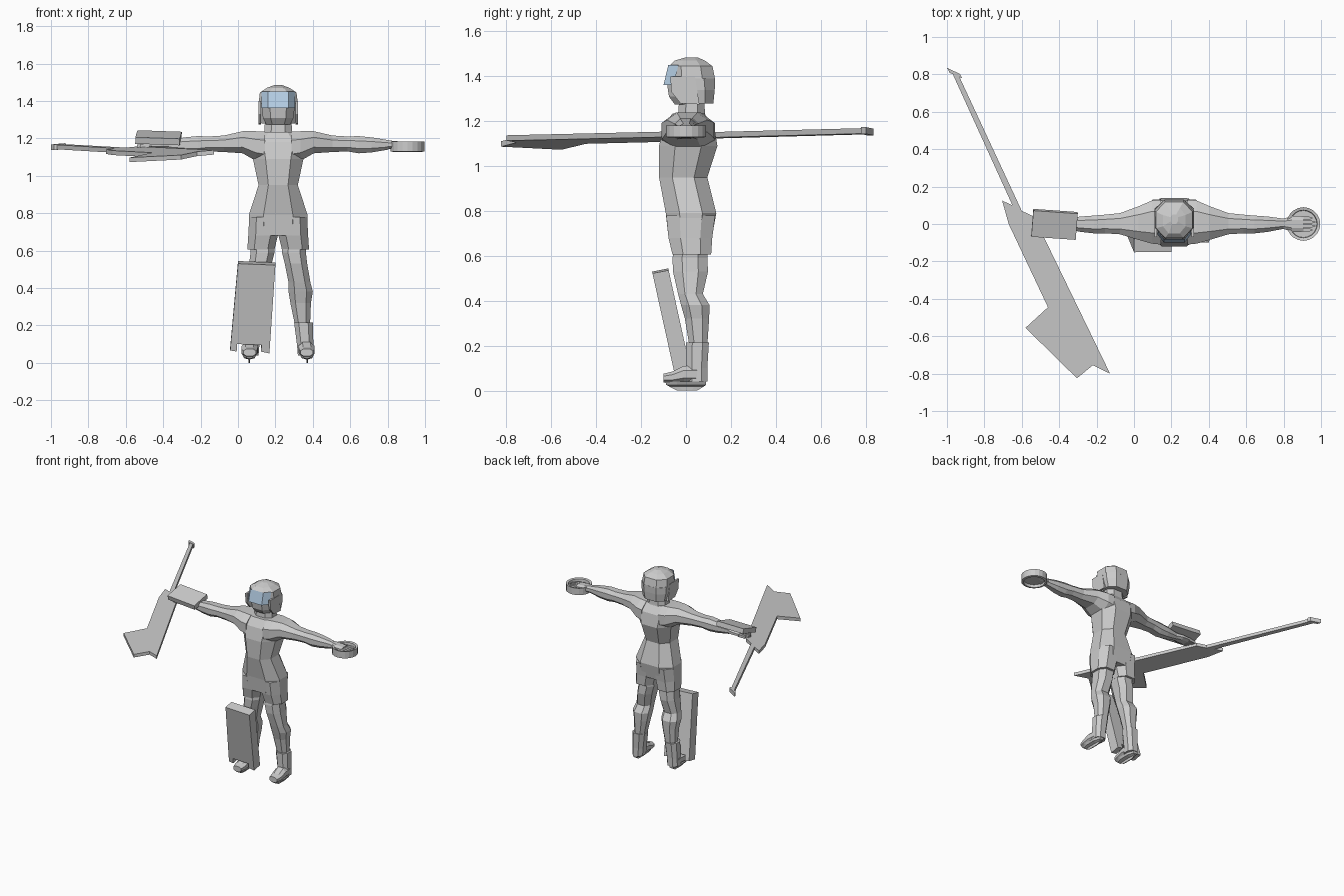
import bpy, bmesh, math
from mathutils import Vector, Matrix

if "Cube" in bpy.data.objects:
    bpy.data.objects.remove(bpy.data.objects["Cube"])

CX = 0.215  # body centre line


def material(name, rgb):
    m = bpy.data.materials.new(name)
    m.diffuse_color = (*rgb, 1)
    m.use_nodes = True
    m.node_tree.nodes["Principled BSDF"].inputs["Base Color"].default_value = m.diffuse_color
    return m


GREY = material("plain grey", (0.6, 0.6, 0.6))
BLUE = material("visor blue", (0.47, 0.63, 0.80))


def finish(name, bm, mat=GREY, mirror=False, x=0.0):
    bmesh.ops.recalc_face_normals(bm, faces=bm.faces)
    me = bpy.data.meshes.new(name)
    bm.to_mesh(me)
    bm.free()
    me.materials.append(mat)
    ob = bpy.data.objects.new(name, me)
    bpy.context.collection.objects.link(ob)
    ob.location.x = x
    if mirror:
        ob.modifiers.new("mirror", 'MIRROR').use_clip = False
    return ob


OCT = [(1, .45), (.5, 1), (-.5, 1), (-1, .45), (-1, -.45), (-.5, -1), (.5, -1), (1, -.45)]
BOX = [(1, 1), (-1, 1), (-1, -1), (1, -1)]


def loft(name, axis, rows, shape=OCT, mat=GREY, mirror=False, x=CX):
    """Rows are (position on axis, min a, max a, min b, max b)."""
    bm = bmesh.new()
    rings = []
    for t, a0, a1, b0, b1 in rows:
        ring = []
        for u, v in shape:
            a = (a0 + a1) / 2 + u * (a1 - a0) / 2
            b = (b0 + b1) / 2 + v * (b1 - b0) / 2
            co = {'x': (t, a, b), 'y': (a, t, b), 'z': (a, b, t)}[axis]
            ring.append(bm.verts.new(co))
        rings.append(ring)
    n = len(shape)
    for r, s in zip(rings, rings[1:]):
        for i in range(n):
            bm.faces.new((r[i], r[(i + 1) % n], s[(i + 1) % n], s[i]))
    bm.faces.new(rings[0])
    bm.faces.new(rings[-1])
    return finish(name, bm, mat, mirror, x)


def plate(name, pts, place, offset, mat=GREY, x=0.0):
    """Outline mapped into space by place(), thickened along offset."""
    bm = bmesh.new()
    low = [bm.verts.new(place(*p)) for p in pts]
    high = [bm.verts.new(v.co + Vector(offset)) for v in low]
    bm.faces.new(low)
    bm.faces.new(high)
    for i in range(len(pts)):
        j = (i + 1) % len(pts)
        bm.faces.new((low[i], low[j], high[j], high[i]))
    return finish(name, bm, mat, x=x)


# Torso and shorts
loft("torso", 'z', [(.68, -.15, .15, -.078, .115), (.79, -.157, .157, -.09, .135),
                    (.95, -.105, .105, -.12, .095), (1.09, -.135, .135, -.12, .14),
                    (1.18, -.16, .16, -.10, .125), (1.235, -.10, .10, -.06, .08)])
loft("shorts_leg", 'z', [(.605, .02, .165, -.06, .112), (.68, .002, .16, -.078, .117),
                         (.78, .0, .155, -.088, .13)], mirror=True)

# Arms and hands
loft("arm", 'x', [(.07, -.11, .13, 1.07, 1.235), (.12, -.105, .125, 1.08, 1.238),
                  (.19, -.085, .095, 1.12, 1.238), (.29, -.055, .058, 1.127, 1.215),
                  (.37, -.05, .05, 1.13, 1.21), (.43, -.05, .045, 1.12, 1.212),
                  (.50, -.042, .04, 1.125, 1.205), (.59, -.025, .028, 1.14, 1.19)],
     mirror=True)
loft("palm", 'x', [(.58, -.025, .028, 1.142, 1.19), (.63, -.042, .042, 1.145, 1.185),
                   (.69, -.042, .042, 1.15, 1.18)], mirror=True)
for i in range(4):
    y = -.032 + i * .0213
    tip = .755 if i in (1, 2) else .74
    loft("finger", 'x', [(.68, y - .009, y + .009, 1.153, 1.175),
                         (tip, y - .006, y + .006, 1.15, 1.166)], BOX, mirror=True)

# Legs
loft("leg", 'z', [(.66, .025, .15, -.05, .095), (.59, .02, .148, -.06, .095),
                  (.53, .035, .155, -.058, .098), (.43, .055, .172, -.035, .075),
                  (.38, .055, .185, -.022, .105), (.32, .065, .175, -.005, .103),
                  (.20, .09, .17, .015, .095)], mirror=True)
# Skates
loft("boot", 'z', [(.04, .105, .19, .0, .095), (.10, .10, .188, .0, .095),
                   (.215, .085, .185, .0, .102)], mirror=True)
loft("boot_toe", 'y', [(.05, .108, .19, .035, .11), (-.01, .108, .195, .035, .11),
                       (-.06, .112, .195, .033, .085), (-.10, .12, .185, .035, .075)],
     mirror=True)
loft("skate_blade", 'z', [(.04, .118, .19, -.092, .09), (.025, .125, .182, -.088, .088),
                          (.018, .15, .16, -.075, .08), (.0, .152, .158, -.04, .05)], mirror=True)

# Head and helmet
loft("neck", 'z', [(1.20, -.085, .085, -.05, .09), (1.235, -.075, .075, -.035, .085),
                   (1.30, -.07, .07, -.03, .08)])
loft("face", 'z', [(1.275, -.065, .065, -.05, .08), (1.31, -.082, .082, -.076, .10),
                   (1.37, -.088, .088, -.085, .10), (1.44, -.088, .088, -.07, .10)])
loft("helmet_crown", 'z', [(1.385, -.105, .105, -.075, .13), (1.445, -.098, .098, -.075, .118),
                           (1.47, -.06, .06, -.05, .085), (1.485, -.02, .02, .0, .05)])
loft("helmet_back", 'z', [(1.28, -.09, .09, -.01, .122), (1.34, -.103, .103, -.03, .128),
                          (1.39, -.105, .105, -.05, .13)])
ear = [(-.025, 1.28), (-.065, 1.33), (-.07, 1.40), (.04, 1.40), (.06, 1.275)]
for side in (-1, 1):
    plate("helmet_ear_guard", ear, lambda y, z: (side * .092, y, z), (side * .014, 0, 0), x=CX)

# Visor, bent in three panels
vis = bmesh.new()
cols = [(-.09, .045), (-.055, .0), (.055, .0), (.09, .045)]
grid = [[vis.verts.new((x, y + dy, z)) for dy, z in ((-.10, 1.362), (-.079, 1.45))]
        for x, y in cols]
for a, b in zip(grid, grid[1:]):
    vis.faces.new((a[0], b[0], b[1], a[1]))
bmesh.ops.solidify(vis, geom=vis.faces[:], thickness=.006)
finish("visor", vis, BLUE, x=CX)

# Catching glove: round rim with a recessed web
cup = bmesh.new()
N = 20
prof = [(.0, 1.158), (.072, 1.158), (.074, 1.178), (.09, 1.182), (.09, 1.13),
        (.074, 1.127), (.072, 1.148), (.0, 1.148)]
rings = [[cup.verts.new((r * math.cos(2 * math.pi * i / N), r * math.sin(2 * math.pi * i / N), z))
          for i in range(N)] for r, z in prof[1:-1]]
for r, s in zip(rings, rings[1:]):
    for i in range(N):
        cup.faces.new((r[i], r[(i + 1) % N], s[(i + 1) % N], s[i]))
cup.faces.new(rings[0])
cup.faces.new(rings[-1])
finish("catching_glove", cup, x=.906)

# Blocker pad over the stick hand
pad = bmesh.new()
tilt = Matrix.Rotation(math.radians(2), 4, 'Y') @ Matrix.Rotation(math.radians(15), 4, 'X')
spin = Matrix.Rotation(math.radians(-4), 4, 'Z')
bmesh.ops.create_cube(pad, size=1, matrix=Matrix.Translation((-.425, -.002, 1.203)) @ spin @ tilt
                      @ Matrix.Diagonal((.238, .145, .036, 1)))
finish("blocker", pad)

# Leg pad leaning on the shin, with a notch over the boot
outline = [(0, .53), (.2, .522), (.168, .05), (.122, .06), (.126, .095), (-.005, .10),
           (-.007, .06), (-.042, .066)]
plate("leg_pad", outline, lambda x, z: (x, -.15 + (.525 - z) * .22, z), (0, .072, .014))


# Goalie stick lying in one tilted plane
def on_stick(x, y):
    return (x, y, 1.203 + .138 * x + .09 * y)


paddle = [(-.60, .07), (-.535, .04), (-.128, -.80), (-.22, -.755), (-.305, -.825),
          (-.58, -.555), (-.46, -.445), (-.67, .0), (-.705, .125), (-.65, .10)]
plate("stick_paddle", paddle, on_stick, (0, 0, .024))
shaft = [(-.60, .07), (-.65, .10), (-.972, .808), (-.935, .79)]
plate("stick_shaft", shaft, on_stick, (0, 0, .024))
knob = [(-1.0, .835), (-.93, .802), (-.92, .78), (-.985, .808)]
plate("stick_knob", knob, lambda x, y: Vector(on_stick(x, y)) - Vector((0, 0, .003)), (0, 0, .03))
